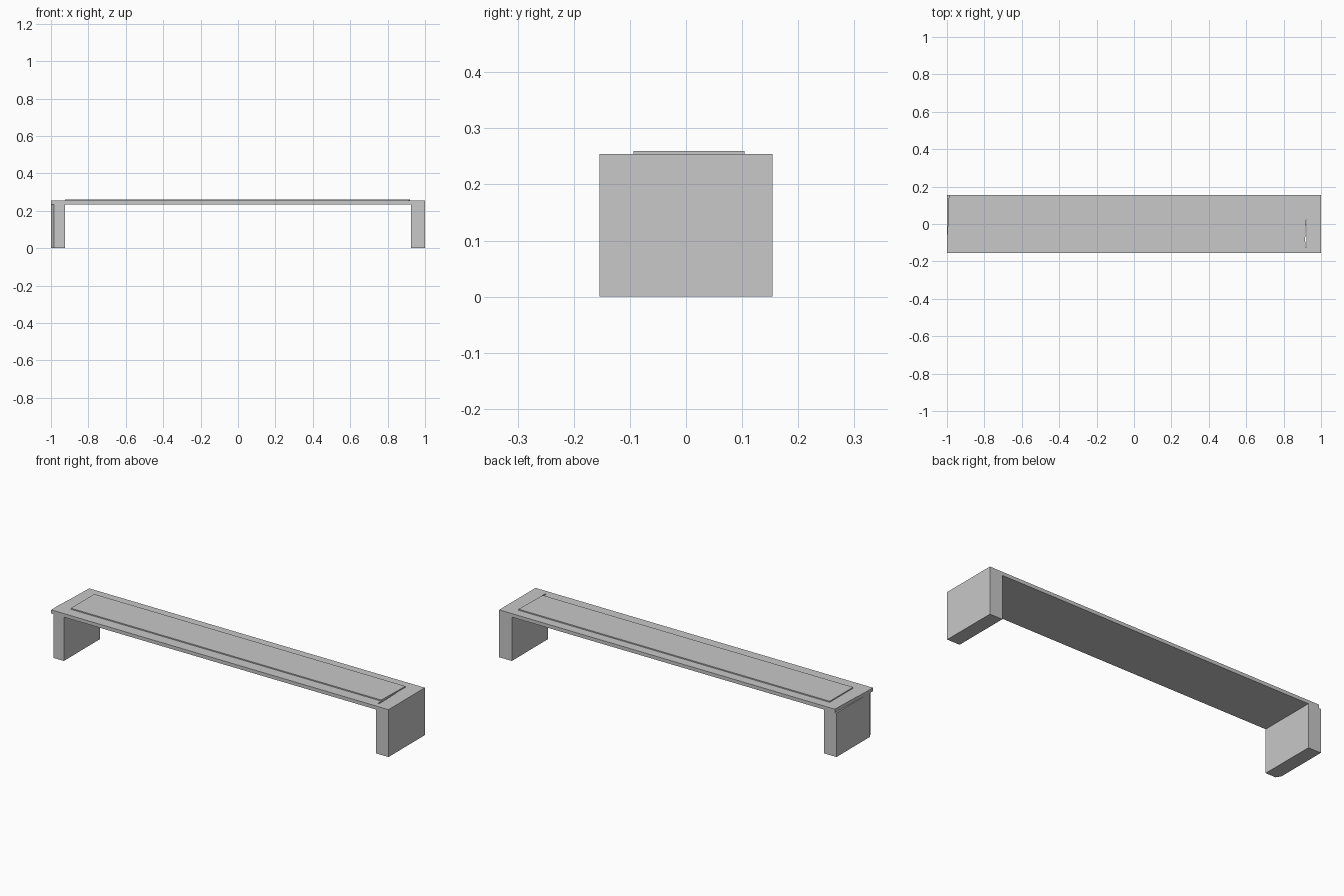
import bpy
import bmesh

cube = bpy.data.objects.get("Cube")
if cube:
    bpy.data.objects.remove(cube)

grey = bpy.data.materials.new("plain grey")
grey.use_nodes = True
colour = (0.58, 0.58, 0.58, 1)
grey.diffuse_color = colour
grey.node_tree.nodes["Principled BSDF"].inputs["Base Color"].default_value = colour


def prism(name, outline, bottom, top):
    """Extrude a flat plan outline upwards into a solid."""
    bm = bmesh.new()
    base = bm.faces.new([bm.verts.new((x, y, bottom)) for x, y in outline])
    new = bmesh.ops.extrude_face_region(bm, geom=[base])["geom"]
    for v in new:
        if isinstance(v, bmesh.types.BMVert):
            v.co.z = top
    bmesh.ops.recalc_face_normals(bm, faces=bm.faces)
    mesh = bpy.data.meshes.new(name)
    bm.to_mesh(mesh)
    bm.free()
    mesh.materials.append(grey)
    ob = bpy.data.objects.new(name, mesh)
    bpy.context.collection.objects.link(ob)
    return ob


D = 0.154      # half depth
INNER = 0.925  # inner face of the legs
UNDER = 0.235  # underside of the seat
SEAT = 0.254   # top of the seat

# Legs: one square block, one with a clipped front outer corner
prism("left_leg", [(INNER, -D), (1, -D), (1, D), (INNER, D)], 0, UNDER)
prism("right_leg", [(-INNER, -D), (-INNER, D), (-1, D), (-1, -0.13), (-0.985, -D)], 0, UNDER)

# Seat plank with a slightly worn end
seat = prism("seat", [(-1, -D), (1, -D), (1, D), (-0.99, D), (-0.995, 0), (-1, -0.08)], UNDER, SEAT)

# Raised panel on the seat
prism("raised_panel", [(-INNER, -0.094), (0.915, -0.094), (0.92, 0.104), (-INNER, 0.104)],
      SEAT - 0.004, 0.26)

# Narrow slit through the seat beside one leg
cutter = prism("slit_cutter", [(0.916, -0.125), (0.923, -0.125), (0.922, 0.035), (0.915, -0.05)], 0.2, 0.3)
cutter.hide_render = True
cutter.hide_viewport = True
cut = seat.modifiers.new("slit", "BOOLEAN")
cut.operation = "DIFFERENCE"
cut.solver = "EXACT"
cut.object = cutter
